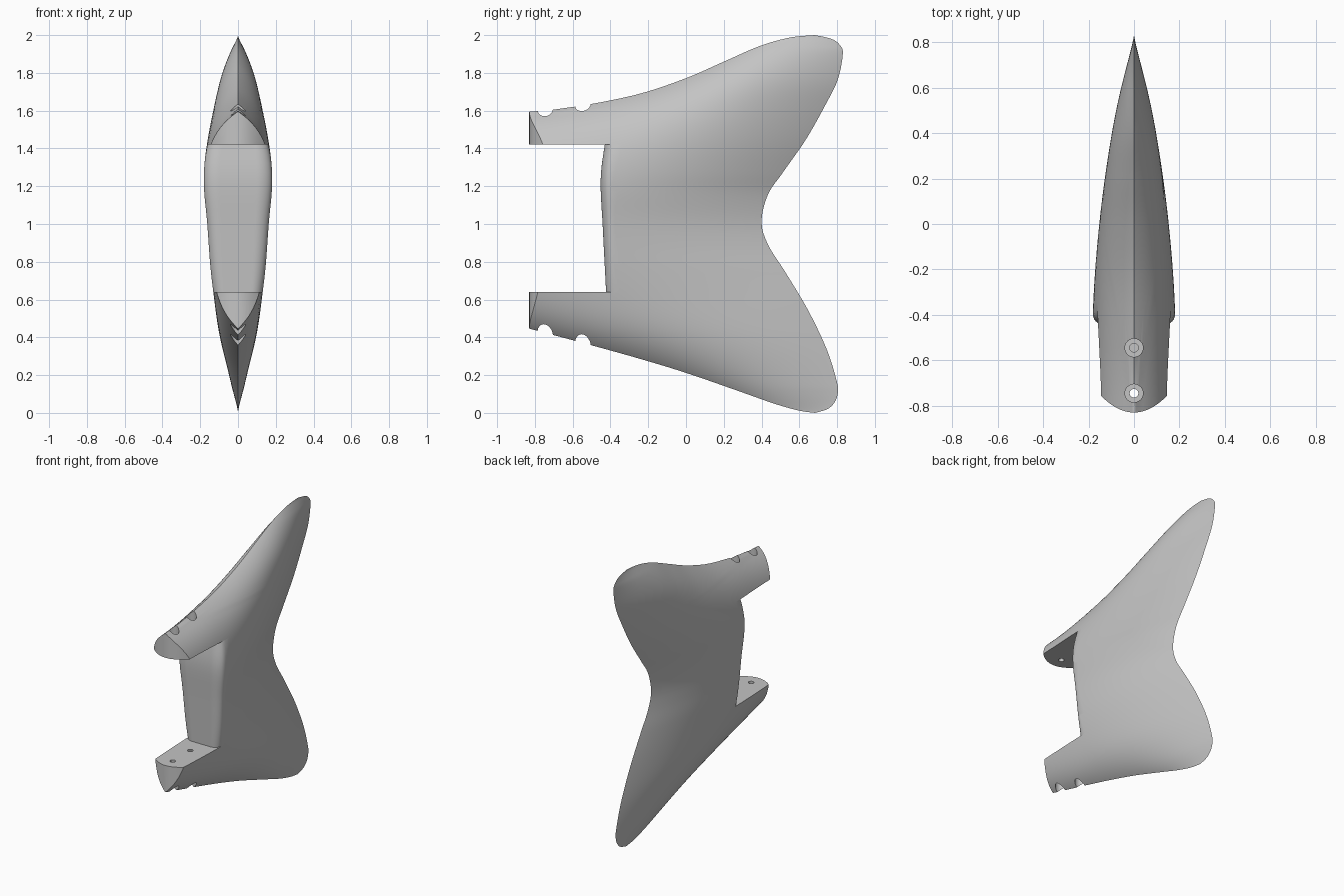
import bpy, bmesh, math

cube = bpy.data.objects.get("Cube")
if cube:
    bpy.data.objects.remove(cube, do_unlink=True)


def smooth(points, steps=24):
    """Dense Catmull-Rom curve through the points."""
    pts = [points[0]] + points + [points[-1]]
    out = []
    for a, b, c, d in zip(pts, pts[1:], pts[2:], pts[3:]):
        for k in range(steps):
            t = k / steps
            out.append(tuple(0.5 * (2 * q + (r - p) * t + (2 * p - 5 * q + 4 * r - s) * t * t
                                    + (3 * q - p - 3 * r + s) * t ** 3)
                             for p, q, r, s in zip(a, b, c, d)))
    return out + [points[-1]]


def lookup(curve, value, axis):
    """Other coordinate of a curve where the given axis reaches value."""
    for a, b in zip(curve, curve[1:]):
        lo, hi = a[axis], b[axis]
        if hi != lo and min(lo, hi) <= value <= max(lo, hi):
            return a[1 - axis] + (b[1 - axis] - a[1 - axis]) * (value - lo) / (hi - lo)
    return min((curve[0], curve[-1]), key=lambda p: abs(p[axis] - value))[1 - axis]


# Side outline as (y, z) curves
top_edge = smooth([(-.9, 1.592), (-.7, 1.606), (-.508, 1.634), (-.243, 1.69), (0, 1.772),
                   (.206, 1.862), (.39, 1.942), (.55, 1.987), (.683, 2)])
low_edge = smooth([(-.9, .465), (-.508, .36), (-.243, .286), (0, .212), (.26, .122),
                   (.47, .048), (.6, .012), (.683, 0)])
rear_edge = smooth([(.683, 0), (.75, .021), (.788, .058), (.804, .106), (.799, .164), (.746, .334),
                    (.645, .546), (.524, .748), (.434, .891), (.4, 1.013), (.434, 1.156),
                    (.513, 1.273), (.635, 1.448), (.74, 1.634), (.804, 1.766), (.83, 1.9),
                    (.815, 1.947), (.77, 1.98), (.683, 2)])
front_edge = smooth([(-.423, .64), (-.44, .97), (-.452, 1.236), (-.43, 1.42)])
fullness = smooth([(.11, 0), (.12, .2), (.135, .4), (.143, .64), (.172, 1), (.19, 1.2),
                   (.192, 1.42), (.185, 1.8), (.18, 2)])


def half_width(y, z):
    over = max(lookup(top_edge, y, 0) - z, 0)
    under = max(z - lookup(low_edge, y, 0), 0)
    behind = min(max(lookup(rear_edge, z, 1) - y, 0), 1)
    lens = (1 - math.exp(-over / .13)) * (1 - math.exp(-under / .13))
    return lookup(fullness, z, 1) * lens * (1 - (1 - behind) ** 2)


def finish(bm, name):
    bmesh.ops.remove_doubles(bm, verts=bm.verts, dist=1e-5)
    bmesh.ops.recalc_face_normals(bm, faces=bm.faces)
    mesh = bpy.data.meshes.new(name)
    bm.to_mesh(mesh)
    bm.free()
    ob = bpy.data.objects.new(name, mesh)
    bpy.context.collection.objects.link(ob)
    return ob


def lofted_solid(name, rings):
    """Closed solid from stacked rings of points."""
    bm = bmesh.new()
    loops = [[bm.verts.new(p) for p in ring] for ring in rings]
    for a, b in zip(loops, loops[1:]):
        for i in range(len(a)):
            j = (i + 1) % len(a)
            bm.faces.new((a[i], a[j], b[j], b[i]))
    if rings[0][0] != rings[0][1]:
        bm.faces.new(loops[0])
        bm.faces.new(loops[-1])
    return finish(bm, name)


def fin_ring(z, columns=48):
    start = -.9
    sharp = False
    if z > top_edge[0][1]:
        start, sharp = lookup(top_edge, z, 1), True
    elif z < low_edge[0][1]:
        start, sharp = lookup(low_edge, z, 1), True
    end = lookup(rear_edge, z, 1)
    side = []
    for j in range(columns + 1):
        y = start + (end - start) * (1 - math.cos(math.pi * j / columns)) / 2
        edge = j == columns or (sharp and j == 0)
        side.append((0 if edge else half_width(y, z), y, z))
    return side + [(-x, y, z) for x, y, z in reversed(side)]


# Two-lobed fin with thin swept lobes
rows = 130
fin = lofted_solid("tail_fin", [fin_ring(1 - math.cos(math.pi * i / rows)) for i in range(rows + 1)])


# Opening between the two mounting tongues, leaving rounded front corners
def opening_ring(z):
    y0, w = lookup(front_edge, z, 1), half_width(-.4, z)
    ring = [(-.4, -1.2, z), (-.4, y0 + .055, z)]
    for i in range(-24, 25):
        k = i / 24
        q = max((abs(k) - .55) / .45, 0)
        ring.append((w * k * 1.01, y0 + .055 * (1 - math.sqrt(1 - q * q)), z))
    return ring + [(.4, y0 + .055, z), (.4, -1.2, z)]


cutters = [lofted_solid("opening_cutter", [opening_ring(.64 + .78 * i / 16) for i in range(17)])]

# Rounded tongue ends
arc = [(x / 60, -.83 + 3.5 * (x / 60) ** 2) for x in range(-15, 16)]
cutters.append(lofted_solid("nose_cutter", [[(-.25, -1.2, z), *[(x, y, z) for x, y in arc], (.25, -1.2, z)]
                                            for z in (-.1, 2.1)]))


# Bolt holes and their counterbores
def bore(name, radius, y, low, high):
    bm = bmesh.new()
    bmesh.ops.create_cone(bm, cap_ends=True, segments=32, radius1=radius, radius2=radius, depth=high - low)
    bmesh.ops.translate(bm, vec=(0, y, (low + high) / 2), verts=bm.verts)
    cutters.append(finish(bm, name))


for y in (-.745, -.545):
    bore("bolt_hole_cutter", .019, y, .1, 1.9)
    bore("upper_counterbore_cutter", .04, y, 1.53, 1.9)
    bore("lower_counterbore_cutter", .04, y, .1, .52)

bpy.ops.object.select_all(action='DESELECT')
bpy.context.view_layer.objects.active = fin
fin.select_set(True)
for cutter in cutters:
    cutter.hide_render = True
    mod = fin.modifiers.new("cut", 'BOOLEAN')
    mod.operation = 'DIFFERENCE'
    mod.solver = 'EXACT'
    mod.object = cutter
    bpy.ops.object.modifier_apply(modifier=mod.name)
    bpy.data.objects.remove(cutter, do_unlink=True)

# Plain grey finish
grey = bpy.data.materials.new("light_grey")
grey.use_nodes = True
grey.diffuse_color = (.55, .55, .55, 1)
grey.node_tree.nodes["Principled BSDF"].inputs["Base Color"].default_value = (.55, .55, .55, 1)
fin.data.materials.clear()
fin.data.materials.append(grey)
bpy.ops.object.shade_smooth_by_angle(angle=math.radians(30))
